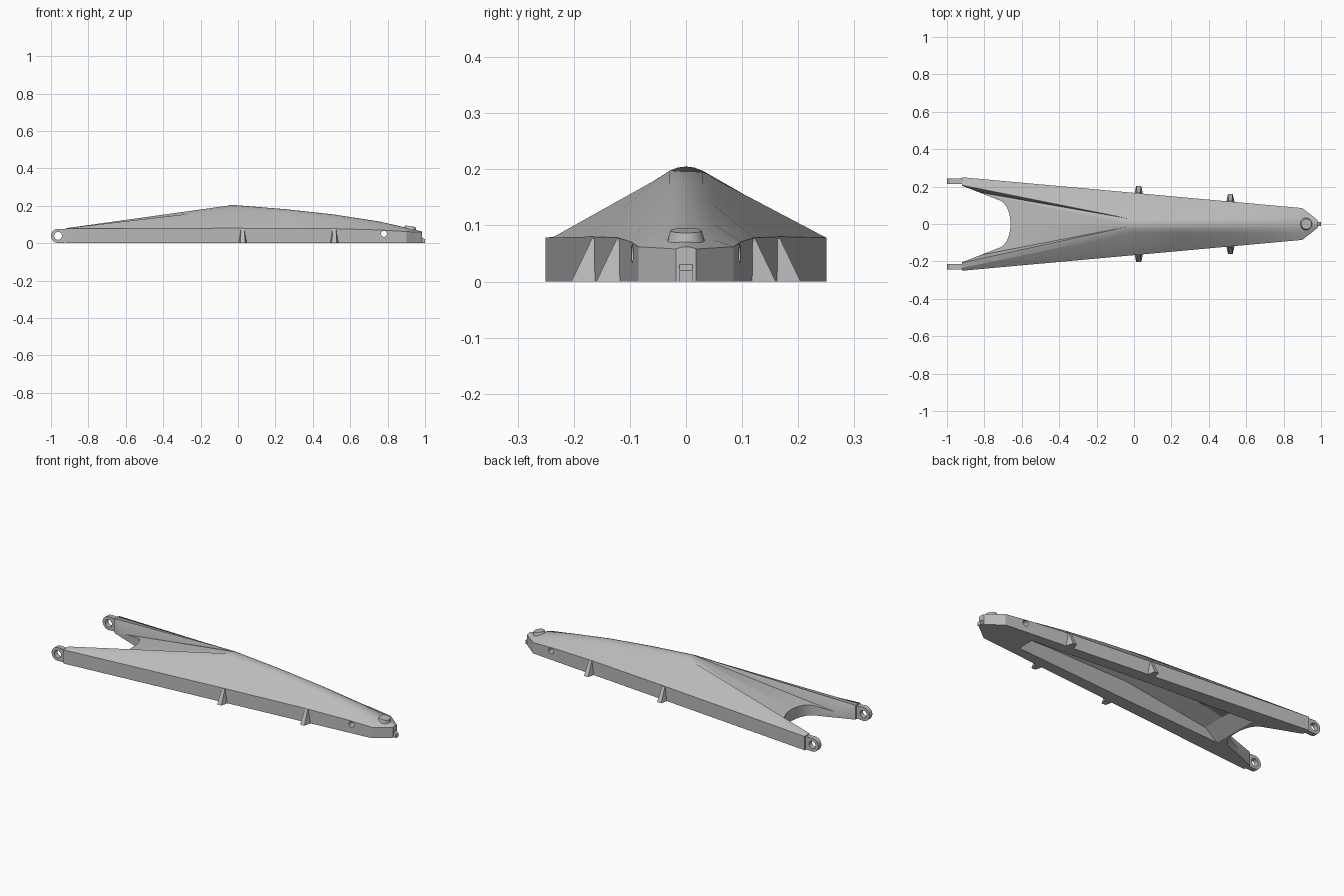
import bpy, bmesh, math
from mathutils import Matrix

if "Cube" in bpy.data.objects:
    bpy.data.objects.remove(bpy.data.objects["Cube"])

grey = bpy.data.materials.new("plain grey")
grey.use_nodes = True
grey.diffuse_color = (0.5, 0.5, 0.5, 1)
grey.node_tree.nodes["Principled BSDF"].inputs["Base Color"].default_value = (0.5, 0.5, 0.5, 1)


def make(name, bm):
    bmesh.ops.recalc_face_normals(bm, faces=bm.faces)
    mesh = bpy.data.meshes.new(name)
    bm.to_mesh(mesh)
    bm.free()
    mesh.materials.append(grey)
    ob = bpy.data.objects.new(name, mesh)
    bpy.context.collection.objects.link(ob)
    return ob


def loft(name, rings):
    """Skin equal-length rings of points and cap both ends."""
    bm = bmesh.new()
    rows = [[bm.verts.new(p) for p in ring] for ring in rings]
    n = len(rows[0])
    for a, b in zip(rows, rows[1:]):
        for i in range(n):
            j = (i + 1) % n
            bm.faces.new((a[i], a[j], b[j], b[i]))
    bm.faces.new(rows[0])
    bm.faces.new(rows[-1])
    return make(name, bm)


def ring(x, half):
    """Mirror a half profile that ends on the centre line."""
    return [(x, y, z) for y, z in half] + [(x, -y, z) for y, z in half[-2::-1]]


def cylinder(name, r1, r2, depth, matrix):
    bm = bmesh.new()
    bmesh.ops.create_cone(bm, cap_ends=True, segments=32, radius1=r1, radius2=r2,
                          depth=depth, matrix=matrix)
    return make(name, bm)


def cut(ob, cutter):
    cutter.hide_render = True
    mod = ob.modifiers.new("cut", "BOOLEAN")
    mod.operation = "DIFFERENCE"
    mod.solver = "EXACT"
    mod.object = cutter
    bpy.context.view_layer.objects.active = ob
    bpy.ops.object.modifier_apply(modifier=mod.name)
    bpy.data.objects.remove(cutter)


def smooth(ob):
    bpy.ops.object.select_all(action="DESELECT")
    ob.select_set(True)
    bpy.context.view_layer.objects.active = ob
    bpy.ops.object.shade_smooth_by_angle(angle=math.radians(22))


def across(x, y, z):
    return Matrix.Translation((x, y, z)) @ Matrix.Rotation(math.pi / 2, 4, "X")


def wall(x):
    """Half width of the body at x."""
    return 0.25 - 0.165 * (x + 0.92) / 1.82


# Main body: forked at the back, rounded ridge towards the nose
def roof(x, w, eave, top):
    a = min(0.05, w * 0.6)
    m = (top - eave) / (w - a / 2)
    return ring(x, [(w, 0), (w, eave)] +
                [(a * k, top - m * a * k * k / 2) for k in (1, 0.6, 0.3, 0)])


rear = [(0.25, 0), (0.25, 0.078), (0.235, 0.08), (0.207, 0.08), (0.185, 0.01), (0, 0.01)]
sections = [ring(-0.92, rear)]
for x, eave, top in ((-0.035, 0.08, 0.205), (0.25, 0.079, 0.182), (0.5, 0.078, 0.155),
                     (0.75, 0.071, 0.117), (0.9, 0.062, 0.083)):
    sections.append(roof(x, wall(x), eave, top))
sections.append(roof(0.985, 0.018, 0.058, 0.062))
body = loft("main_body", sections)

# Rounded opening between the two legs
arc = [(-0.73 + 0.07 * math.cos(t), 0.128 * math.sin(t))
       for t in [math.radians(a) for a in range(-75, 76, 15)]]
plan = [(-1.1, -0.25), (-0.92, -0.205)] + arc + [(-0.92, 0.205), (-1.1, 0.25)]
cut(body, loft("fork_cutter", [[(x, y, z) for x, y in plan] for z in (-0.1, 0.3)]))

# Hollow underside
pocket = [(-0.65, 0.135, 0.0, 0.0), (-0.57, 0.13, 0.055, 0.055),
          (-0.035, 0.1, 0.105, 0.17), (0.5, 0.062, 0.085, 0.125), (0.7, 0.048, 0.07, 0.09)]
cut(body, loft("pocket_cutter", [ring(x, [(y, -0.02), (y, z), (0, top)])
                                 for x, y, z, top in pocket]))

# Cross pin hole near the nose
cut(body, cylinder("pin_cutter", 0.016, 0.016, 0.6, across(0.78, 0, 0.05)))
smooth(body)

# Paired parts on each side
for side, label in ((1, "left"), (-1, "right")):
    # Pivot ear with eye
    outline = [(-0.91, 0.075), (-0.91, 0.003)]
    outline += [(-0.962 + 0.038 * math.cos(t), 0.039 + 0.038 * math.sin(t))
                for t in [math.radians(a) for a in range(270, 89, -12)]]
    ear = loft(label + "_pivot_ear", [[(x, side * y, z) for x, z in outline]
                                      for y in (0.215, 0.242)])
    cut(ear, cylinder("eye_cutter", 0.021, 0.021, 0.1, across(-0.962, side * 0.228, 0.039)))
    smooth(ear)

    # Tapered side gussets
    for x, place in ((0.025, "rear"), (0.515, "front")):
        w = wall(x)
        base = [(-0.026, -0.02), (-0.013, 0.04), (0.013, 0.04), (0.026, -0.02)]
        tip = [(-0.012, -0.02), (-0.009, 0.003), (0.009, 0.003), (0.012, -0.02)]
        loft(f"{label}_{place}_gusset",
             [[(x + u, side * (w + v), z) for u, v in pts]
              for pts, z in ((base, 0), (tip, 0.077))])

# Round boss on the nose
smooth(cylinder("nose_boss", 0.034, 0.028, 0.022,
                Matrix.Translation((0.92, 0, 0.08)) @ Matrix.Rotation(math.radians(9), 4, "Y")))

# Small tab at the tip
loft("nose_tab", [[(x, y, z) for x, z in ((0.96, 0), (1, 0), (1, 0.02), (0.985, 0.03), (0.96, 0.03))]
                  for y in (-0.012, 0.012)])
